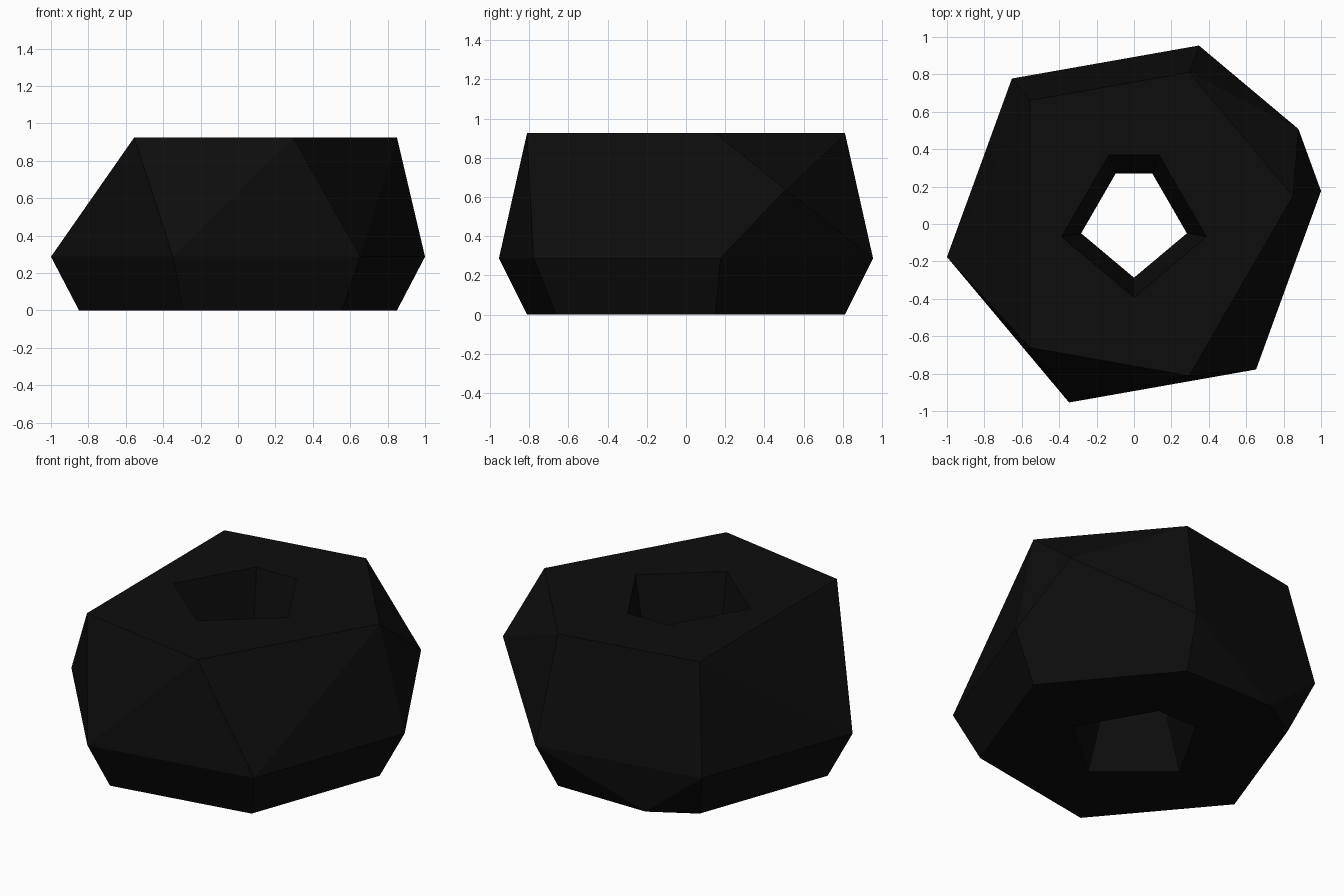
import bpy, bmesh, math

if "Cube" in bpy.data.objects:
    bpy.data.objects.remove(bpy.data.objects["Cube"])


def ring(bm, radius, z, angles):
    """Add vertices on a circle at the given angles (degrees)."""
    return [bm.verts.new((radius * math.cos(math.radians(a)),
                          radius * math.sin(math.radians(a)), z)) for a in angles]


def finish(bm, name):
    bmesh.ops.recalc_face_normals(bm, faces=bm.faces)
    mesh = bpy.data.meshes.new(name)
    bm.to_mesh(mesh)
    bm.free()
    obj = bpy.data.objects.new(name, mesh)
    bpy.context.collection.objects.link(obj)
    return obj


black = bpy.data.materials.new("near black")
black.diffuse_color = (0.004, 0.004, 0.004, 1)
black.use_nodes = True
black.node_tree.nodes["Principled BSDF"].inputs["Base Color"].default_value = black.diffuse_color

# Faceted outer body: hull around irregular rings
R_OUT, R_CAP, HEIGHT, WAIST = 1.0154, 0.863, 0.925, 0.287
bm = bmesh.new()
ring(bm, R_CAP, 0, (10, 70, 110, 130, 190, 250, 310))
ring(bm, R_OUT, WAIST, (10, 70, 130, 190, 250, 310))
ring(bm, R_OUT, 0.638, (30,))
ring(bm, R_CAP, HEIGHT, (10, 70, 130, 230, 290))
bmesh.ops.convex_hull(bm, input=bm.verts)
bmesh.ops.dissolve_limit(bm, angle_limit=math.radians(0.3), verts=bm.verts, edges=bm.edges)
body = finish(bm, "faceted_bead")
body.data.materials.append(black)

# Five-sided hole, narrowest at the waist, extended past both ends
HOLE, RIM, EXTRA = 0.287, 0.393, 0.1
angles = (70, 110, 190, 270, 350)
bm = bmesh.new()
rings = [ring(bm, RIM + (RIM - HOLE) * EXTRA / WAIST, -EXTRA, angles),
         ring(bm, HOLE, WAIST, angles),
         ring(bm, RIM + (RIM - HOLE) * EXTRA / (HEIGHT - WAIST), HEIGHT + EXTRA, angles)]
for low, high in zip(rings, rings[1:]):
    for i in range(5):
        j = (i + 1) % 5
        bm.faces.new((low[i], low[j], high[j], high[i]))
bm.faces.new(rings[0])
bm.faces.new(rings[-1])
cutter = finish(bm, "hole_cutter")
cutter.data.materials.append(black)
cutter.hide_render = True

# Cut the hole and drop the helper
cut = body.modifiers.new("hole", 'BOOLEAN')
cut.operation = 'DIFFERENCE'
cut.solver = 'EXACT'
cut.object = cutter
bpy.context.view_layer.objects.active = body
bpy.ops.object.modifier_apply(modifier=cut.name)
bpy.data.objects.remove(cutter)
